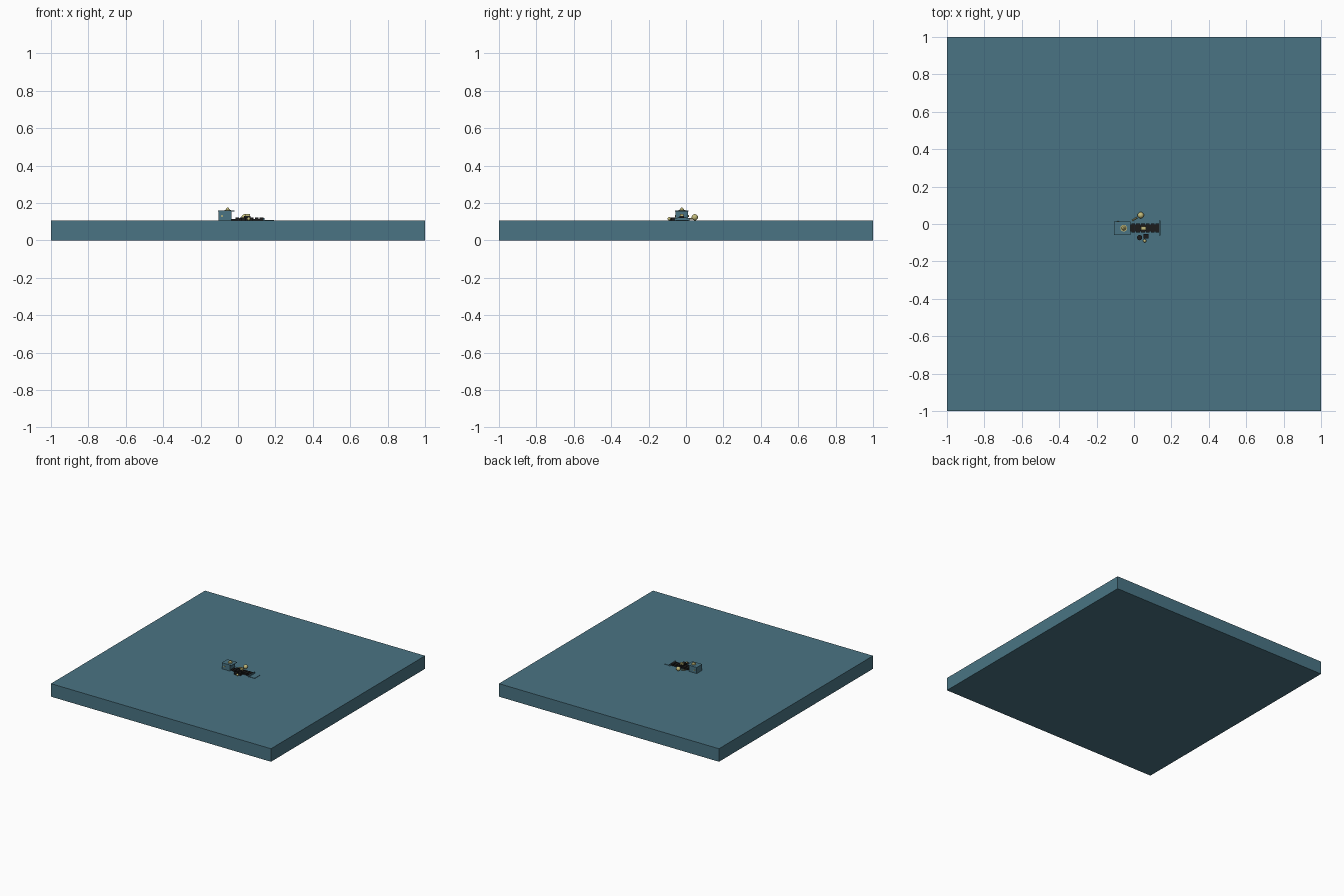
import bpy, math

if "Cube" in bpy.data.objects:
    bpy.data.objects.remove(bpy.data.objects["Cube"])

def mat(name, c):
    m = bpy.data.materials.new(name)
    m.diffuse_color = (*c, 1)
    m.use_nodes = True
    m.node_tree.nodes["Principled BSDF"].inputs["Base Color"].default_value = m.diffuse_color
    return m

TEAL = mat("slate teal", (0.068, 0.175, 0.23))
BLACK = mat("black", (0.012, 0.012, 0.012))
BRASS = mat("pale brass", (0.55, 0.5, 0.2))

def finish(name, m):
    o = bpy.context.object
    o.name = name
    o.data.materials.append(m)
    return o

def box(name, x, y, z, m):
    bpy.ops.mesh.primitive_cube_add(size=1, location=(sum(x)/2, sum(y)/2, sum(z)/2))
    o = bpy.context.object
    o.scale = (x[1]-x[0], y[1]-y[0], z[1]-z[0])
    bpy.ops.object.transform_apply(location=False, rotation=False, scale=True)
    return finish(name, m)

def rod(name, loc, r, depth, m, rot=(0, 0, 0), r2=None, n=20):
    bpy.ops.mesh.primitive_cone_add(vertices=n, radius1=r, radius2=r if r2 is None else r2,
                                    depth=depth, location=loc, rotation=rot)
    o = finish(name, m)
    bpy.ops.object.shade_smooth_by_angle()
    return o

def ball(name, loc, r, m):
    bpy.ops.mesh.primitive_uv_sphere_add(segments=20, ring_count=12, radius=r, location=loc)
    finish(name, m)
    bpy.ops.object.shade_smooth()

T = 0.107           # top of the slab
Y = -0.022          # centre line of the machine
SIDE = (math.pi/2, 0, 0)

# Large ground slab
box("base_slab", (-1, 1), (-1, 1), (0, T), TEAL)

# Cabinet with overhanging lid and domed knob
box("cabinet", (-0.105, -0.036), (Y-0.033, Y+0.033), (T, 0.156), TEAL)
box("cabinet_lid", (-0.107, -0.018), (Y-0.036, Y+0.036), (0.155, 0.159), TEAL)
rod("knob_collar", (-0.055, Y, 0.161), 0.018, 0.006, BRASS)
rod("knob_cone", (-0.055, Y, 0.169), 0.013, 0.012, BRASS, r2=0.004)
for s in (-1, 1):
    rod("cabinet_bolt", (-0.085, Y+s*0.034, 0.131), 0.005, 0.006, BRASS, SIDE, n=12)

# Black bed made of cross bars
box("bed", (-0.036, 0.142), (Y-0.018, Y+0.018), (T, 0.115), BLACK)
for i in range(6):
    x = -0.014 + i*0.026
    box("bed_bar", (x, x+0.02), (Y-0.024, Y+0.024), (T, 0.122), BLACK)
box("bed_block", (0.033, 0.068), (Y-0.012, Y+0.012), (0.12, 0.13), BLACK)
box("bed_cap", (0.038, 0.064), (Y-0.009, Y+0.009), (0.13, 0.141), BRASS)

# End bar and low end plate
box("end_bar", (0.134, 0.143), (Y-0.04, Y+0.04), (T, 0.12), TEAL)
box("end_plate", (0.143, 0.192), (Y-0.035, Y+0.035), (T-0.002, T+0.003), TEAL)

# Ball and rod behind the bed
ball("ball", (0.036, 0.047, 0.124), 0.017, BRASS)
rod("ball_link", (0.003, 0.026, 0.115), 0.004, 0.03, BRASS, (0, math.pi/2, math.radians(32)), n=12)

# Small fittings in front of the bed
rod("front_wheel", (0.03, -0.073, 0.115), 0.014, 0.016, BLACK)
box("front_block", (0.051, 0.077), (-0.078, -0.053), (T, 0.124), BLACK)
ball("front_knob", (0.057, -0.09, 0.116), 0.009, BRASS)
